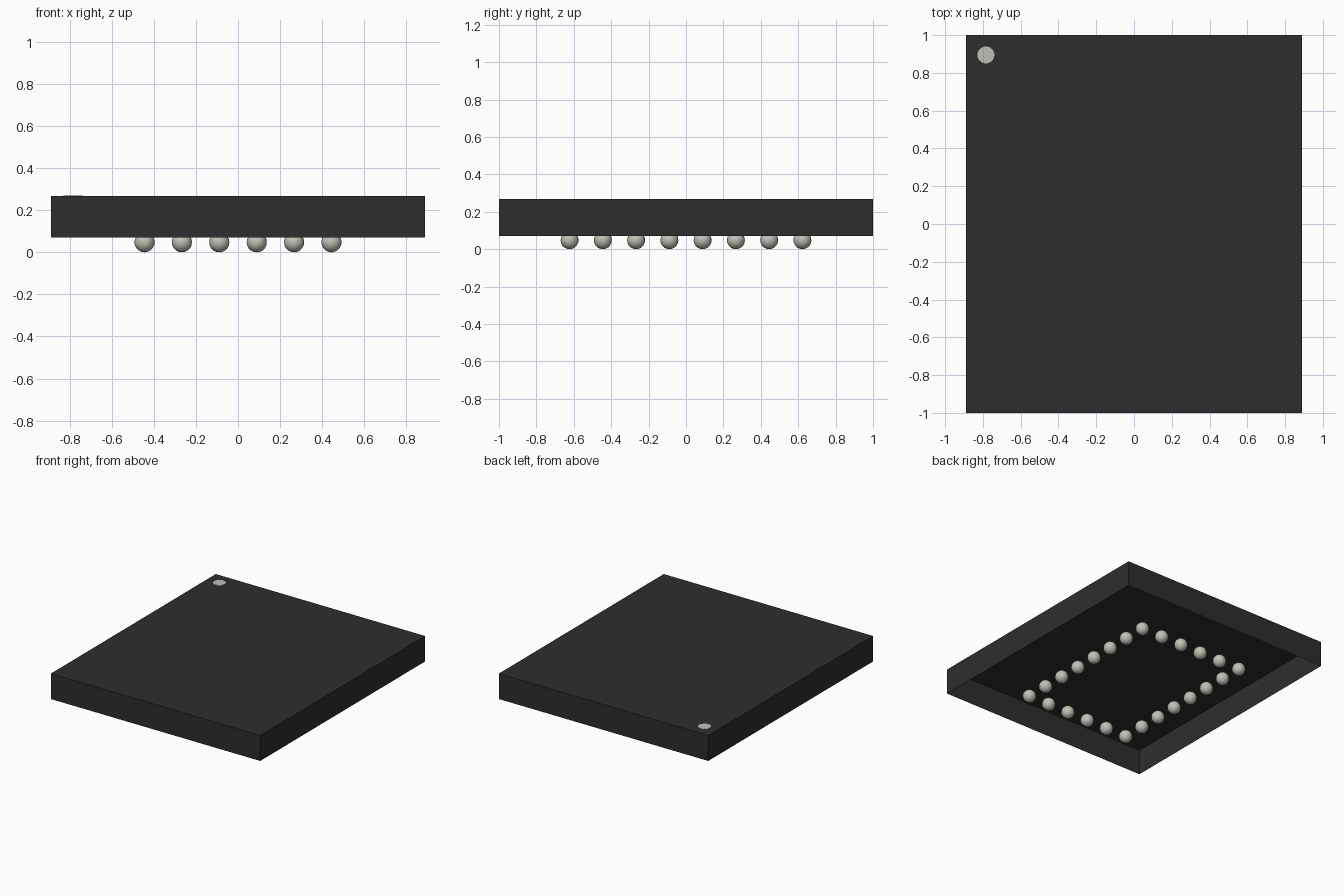
import bpy
import bmesh
from mathutils import Matrix

cube = bpy.data.objects.get("Cube")
if cube:
    bpy.data.objects.remove(cube, do_unlink=True)

WIDTH, LENGTH = 1.778, 2.0
BOTTOM, TOP = 0.071, 0.267
PITCH, RADIUS = 0.1778, 0.048
COLUMNS, ROWS = 6, 8


def material(name, color):
    mat = bpy.data.materials.new(name)
    mat.use_nodes = True
    mat.diffuse_color = (*color, 1)
    mat.node_tree.nodes["Principled BSDF"].inputs["Base Color"].default_value = (*color, 1)
    return mat


def add_object(name, bm, mat):
    mesh = bpy.data.meshes.new(name)
    bm.to_mesh(mesh)
    bm.free()
    mesh.materials.append(mat)
    obj = bpy.data.objects.new(name, mesh)
    bpy.context.collection.objects.link(obj)
    return obj


black = material("package_black", (0.027, 0.027, 0.027))
silver = material("solder_silver", (0.53, 0.53, 0.47))

# Package shell: thin box, open underneath
bm = bmesh.new()
bmesh.ops.create_cube(bm, size=1, matrix=Matrix.Translation((0, 0, (BOTTOM + TOP) / 2))
                      @ Matrix.Diagonal((WIDTH, LENGTH, TOP - BOTTOM, 1)))
bm.normal_update()
bmesh.ops.delete(bm, geom=[f for f in bm.faces if f.normal.z < -0.5], context='FACES')
add_object("package_shell", bm, black)

# Corner marker: thin disc on the top face
bm = bmesh.new()
bmesh.ops.create_cone(bm, cap_ends=True, segments=24, radius1=0.045, radius2=0.045,
                      depth=0.002, matrix=Matrix.Translation((-0.784, 0.895, TOP + 0.001)))
add_object("corner_marker", bm, silver)

# Solder balls: a single ring around the grid border
bm = bmesh.new()
for col in range(COLUMNS):
    for row in range(ROWS):
        if col in (0, COLUMNS - 1) or row in (0, ROWS - 1):
            place = Matrix.Translation(((col - (COLUMNS - 1) / 2) * PITCH,
                                        (row - (ROWS - 1) / 2) * PITCH, RADIUS))
            bmesh.ops.create_uvsphere(bm, u_segments=16, v_segments=10,
                                      radius=RADIUS, matrix=place)
for face in bm.faces:
    face.smooth = True
add_object("solder_balls", bm, silver)
